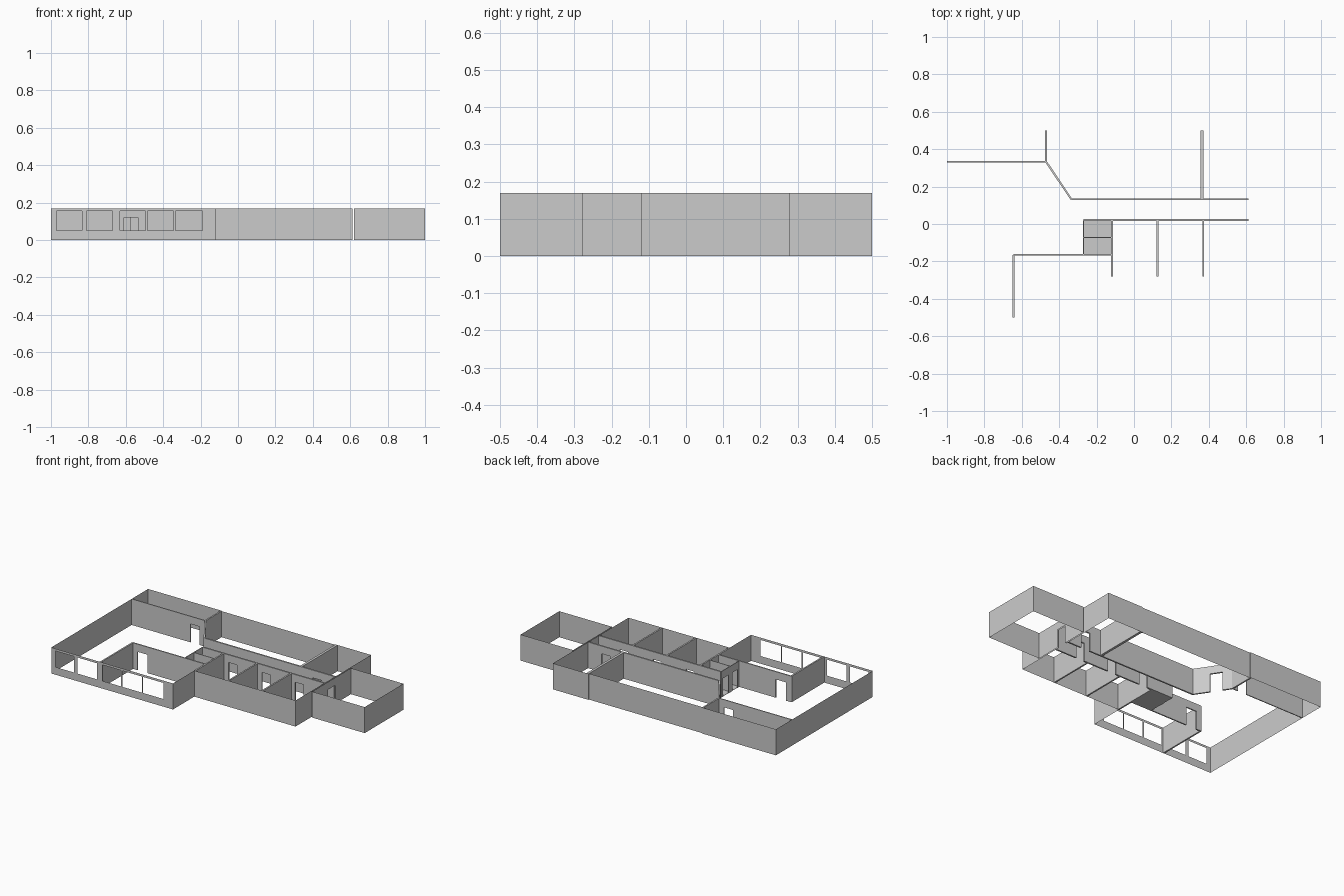
import bpy, bmesh
from mathutils import Vector

if "Cube" in bpy.data.objects:
    bpy.data.objects.remove(bpy.data.objects["Cube"])

H = 0.17        # wall height
DOOR = 0.12     # door head height
T = 0.01        # inner wall thickness


def wall(name, a, b, holes=(), thick=0.0):
    """Wall panel from a to b; holes are (start, end, bottom, top) along the wall."""
    a, b = Vector(a), Vector(b)
    length = (b - a).length
    d = (b - a) / length
    ss = sorted({0.0, length, *[v for h in holes for v in h[:2]]})
    zs = sorted({0.0, H, *[v for h in holes for v in h[2:]]})
    bm = bmesh.new()
    grid = [[bm.verts.new((*(a + d * s), z)) for z in zs] for s in ss]
    for i in range(len(ss) - 1):
        for j in range(len(zs) - 1):
            s, z = (ss[i] + ss[i + 1]) / 2, (zs[j] + zs[j + 1]) / 2
            if any(h[0] < s < h[1] and h[2] < z < h[3] for h in holes):
                continue
            bm.faces.new((grid[i][j], grid[i + 1][j], grid[i + 1][j + 1], grid[i][j + 1]))
    bmesh.ops.delete(bm, geom=[v for v in bm.verts if not v.link_faces], context='VERTS')
    me = bpy.data.meshes.new(name)
    bm.to_mesh(me)
    bm.free()
    ob = bpy.data.objects.new(name, me)
    bpy.context.collection.objects.link(ob)
    if thick:
        m = ob.modifiers.new("thickness", 'SOLIDIFY')
        m.thickness = thick
        m.offset = 0
    return ob


def door(start, width=0.065):
    return (start, start + width, 0.0, DOOR)


# Front wall with its row of windows
windows = [(-0.97, -0.835), (-0.81, -0.67), (-0.63, -0.495), (-0.485, -0.345), (-0.335, -0.19)]
wall("front_wall", (-1, -0.5), (-0.12, -0.5), [(p + 1, q + 1, 0.05, 0.155) for p, q in windows])

# Outer shell
wall("hall_left_wall", (-1, -0.5), (-1, 0.335))
wall("back_left_room_side", (-1, 0.335), (-1, 0.5))
wall("back_left_room_back", (-1, 0.5), (-0.475, 0.5))
wall("large_room_back", (-0.47, 0.495), (0.36, 0.495))
wall("back_right_room_back", (0.36, 0.5), (0.612, 0.5))
wall("front_room_side", (-0.12, -0.5), (-0.12, -0.165))
wall("small_rooms_front", (-0.12, -0.28), (0.612, -0.28))
wall("small_rooms_end", (0.612, -0.28), (0.612, 0.5), [door(0.325, 0.07)])

# End room
wall("end_room_left", (0.62, -0.12), (0.62, 0.28), [door(0.165, 0.07)])
wall("end_room_front", (0.62, -0.12), (1, -0.12))
wall("end_room_right", (1, -0.12), (1, 0.28))
wall("end_room_back", (0.62, 0.28), (1, 0.28))

# Inner walls of the hall and large room
wall("hall_back_wall", (-1, 0.333), (-0.47, 0.333), [door(0.425)], 0.006)
wall("large_room_left", (-0.47, 0.33), (-0.47, 0.5), (), T)
wall("large_room_diagonal", (-0.47, 0.333), (-0.335, 0.132), [door(0.06, 0.075)], T)
wall("corridor_back_wall", (-0.335, 0.132), (0.612, 0.132), [door(0.785)], T)
wall("large_room_right", (0.363, 0.132), (0.363, 0.5), (), 0.016)

# Front room
wall("front_room_left", (-0.645, -0.5), (-0.645, -0.165), (), T)
wall("front_room_back", (-0.645, -0.165), (-0.12, -0.165), [door(0.035, 0.075)], 0.008)

# Corridor front wall and the three small rooms
wall("corridor_front_wall", (-0.27, 0.022), (0.612, 0.022),
     [door(0.19, 0.06), door(0.43, 0.06), door(0.67, 0.06)], T)
for i, x in enumerate((-0.118, 0.125, 0.37)):
    wall(f"small_room_partition_{i + 1}", (x, -0.28), (x, 0.022), (), T)

# Pair of washroom cubicles with a floor
wall("washroom_front", (-0.27, -0.165), (-0.27, 0.022), [door(0.02, 0.055), door(0.115, 0.055)], 0.004)
wall("washroom_divider", (-0.27, -0.072), (-0.12, -0.072), (), 0.004)
bpy.ops.mesh.primitive_cube_add(size=1, location=(-0.195, -0.072, 0.001))
floor = bpy.context.object
floor.name = "washroom_floor"
floor.scale = (0.15, 0.186, 0.002)
